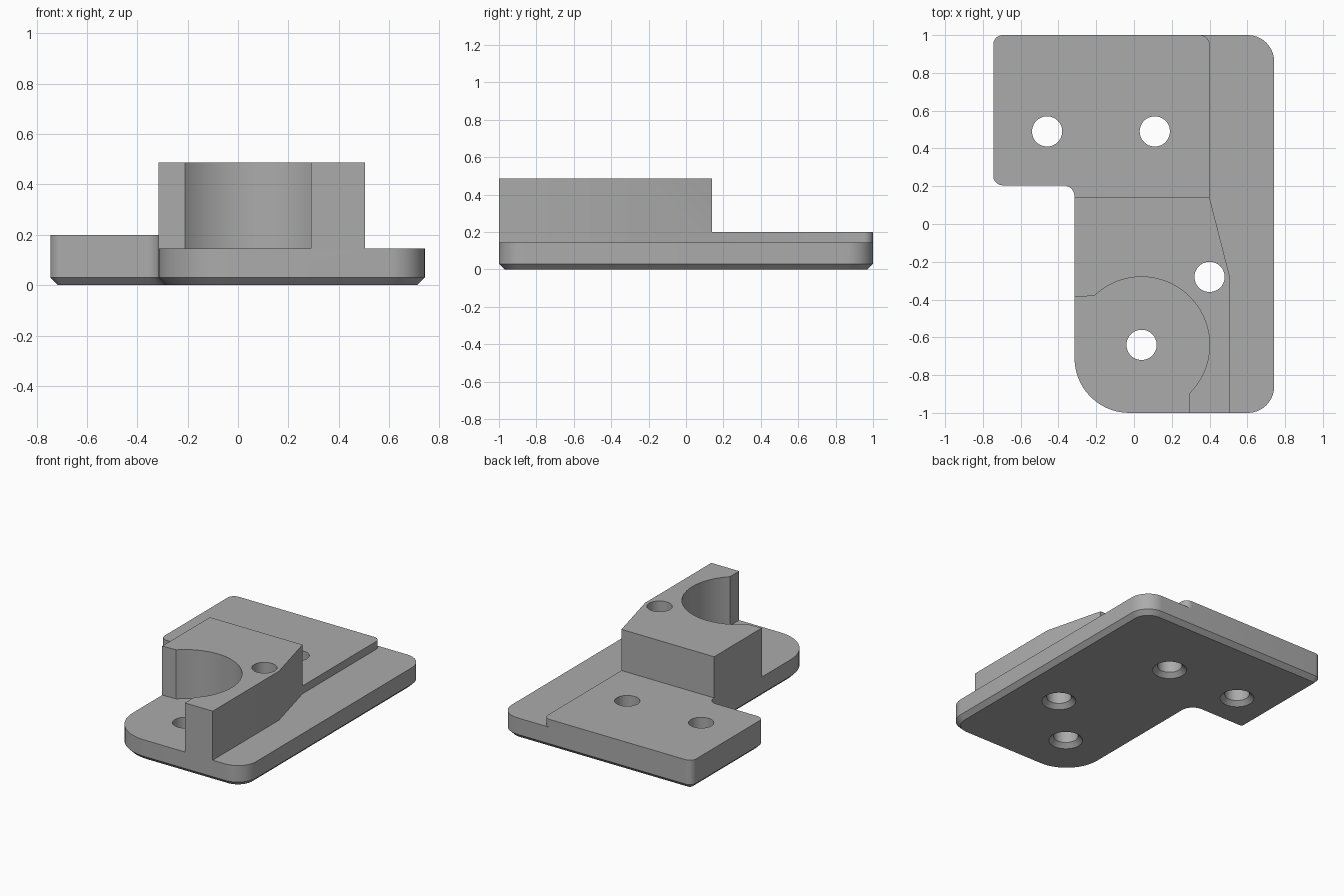
import bpy
import bmesh
from math import cos, sin, pi, radians
from mathutils import Vector

default = bpy.data.objects.get("Cube")
if default:
    bpy.data.objects.remove(default, do_unlink=True)

PLATE_TOP, PAD_TOP, BLOCK_TOP = 0.145, 0.2, 0.487
CHAMFER = 0.03
HOLE_RADIUS = 0.08

grey = bpy.data.materials.new("plain grey")
grey.use_nodes = True
colour = (0.41, 0.41, 0.41, 1)
grey.diffuse_color = colour
grey.node_tree.nodes["Principled BSDF"].inputs["Base Color"].default_value = colour


def rounded(corners, steps=14):
    """Outline from (x, y, radius) corners, each right-angled corner filleted."""
    points = []
    for i, (x, y, r) in enumerate(corners):
        p = Vector((x, y))
        if r == 0:
            points.append(p)
            continue
        a = (Vector(corners[i - 1][:2]) - p).normalized()
        b = (Vector(corners[(i + 1) % len(corners)][:2]) - p).normalized()
        centre = p + (a + b) * r
        for s in range(steps + 1):
            t = s / steps * pi / 2
            points.append(centre - b * r * cos(t) - a * r * sin(t))
    return points


def finish(name, bm):
    bmesh.ops.recalc_face_normals(bm, faces=bm.faces)
    mesh = bpy.data.meshes.new(name)
    bm.to_mesh(mesh)
    bm.free()
    mesh.materials.append(grey)
    obj = bpy.data.objects.new(name, mesh)
    bpy.context.collection.objects.link(obj)
    return obj


def prism(name, outline, bottom, top, chamfer=0):
    """Extrude an outline upwards, optionally chamfering its bottom rim."""
    bm = bmesh.new()
    face = bm.faces.new([bm.verts.new((p[0], p[1], bottom)) for p in outline])
    rim = list(face.edges)
    extruded = bmesh.ops.extrude_face_region(bm, geom=[face], use_keep_orig=True)
    verts = [v for v in extruded["geom"] if isinstance(v, bmesh.types.BMVert)]
    bmesh.ops.translate(bm, verts=verts, vec=(0, 0, top - bottom))
    if chamfer:
        bmesh.ops.recalc_face_normals(bm, faces=bm.faces)
        bmesh.ops.bevel(bm, geom=rim, offset=chamfer, segments=1, affect='EDGES')
    return finish(name, bm)


def hole_cutter(x, y, sides=48):
    """Straight drill with a flared mouth at the underside."""
    bm = bmesh.new()
    flare = CHAMFER + 0.02
    rings = []
    for r, z in ((HOLE_RADIUS + flare, CHAMFER - flare),
                 (HOLE_RADIUS, CHAMFER), (HOLE_RADIUS, 0.6)):
        rings.append([bm.verts.new((x + r * cos(2 * pi * k / sides),
                                    y + r * sin(2 * pi * k / sides), z))
                      for k in range(sides)])
    for low, high in zip(rings, rings[1:]):
        for k in range(sides):
            n = (k + 1) % sides
            bm.faces.new((low[k], low[n], high[n], high[k]))
    bm.faces.new(rings[0])
    bm.faces.new(rings[-1])
    cutter = finish("hole_cutter", bm)
    cutter.hide_render = True
    return cutter


def combine(target, other, operation):
    mod = target.modifiers.new("join", 'BOOLEAN')
    mod.operation = operation
    mod.solver = 'EXACT'
    mod.object = other
    bpy.context.view_layer.objects.active = target
    bpy.ops.object.modifier_apply(modifier=mod.name)
    bpy.data.objects.remove(other, do_unlink=True)


# L-shaped base plate with a chamfered underside
plate = prism("mounting_bracket", rounded([
    (-0.315, -1, 0.29), (0.742, -1, 0.14), (0.742, 1, 0.14),
    (-0.745, 1, 0.05), (-0.745, 0.205, 0.05), (-0.315, 0.205, 0.06)]),
    0, PLATE_TOP, CHAMFER)

# Slightly raised rear pad
pad = prism("rear_pad", rounded([
    (-0.315, 0.14, 0), (0.4, 0.14, 0), (0.4, 1, 0.05),
    (-0.745, 1, 0.05), (-0.745, 0.205, 0.05), (-0.315, 0.205, 0.06)]),
    PLATE_TOP, PAD_TOP)

# Tall block with a round pocket open to the front left
arc = [(0.04 + 0.36 * cos(radians(a)), -0.64 + 0.36 * sin(radians(a)))
       for a in range(-46, 135, 3)]
block = prism("clamp_block",
              [(-0.315, 0.14), (-0.315, -0.385)] + arc[::-1]
              + [(0.29, -1), (0.505, -1), (0.505, -0.27), (0.4, 0.14)],
              PLATE_TOP, BLOCK_TOP)

combine(plate, pad, 'UNION')
combine(plate, block, 'UNION')

# Screw holes
for hole in ((-0.46, 0.49), (0.11, 0.49), (0.4, -0.28), (0.04, -0.64)):
    combine(plate, hole_cutter(*hole), 'DIFFERENCE')

bpy.ops.object.select_all(action='DESELECT')
plate.select_set(True)
bpy.context.view_layer.objects.active = plate
bpy.ops.object.shade_smooth_by_angle(angle=radians(30))
